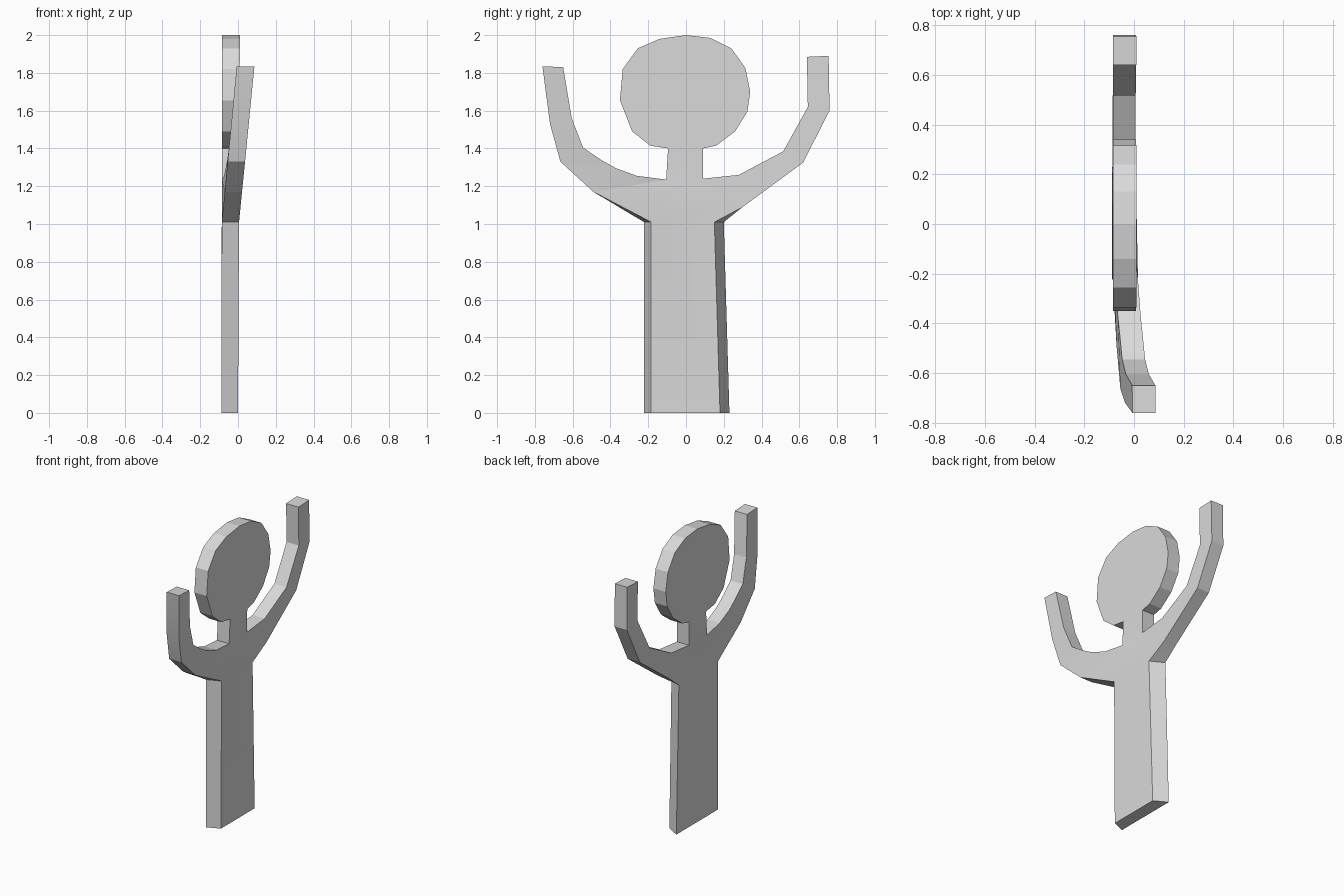
import bpy
import bmesh
from mathutils import Vector
from mathutils.geometry import tessellate_polygon

if "Cube" in bpy.data.objects:
    bpy.data.objects.remove(bpy.data.objects["Cube"], do_unlink=True)


def make_material(name, colour):
    material = bpy.data.materials.new(name)
    material.use_nodes = True
    material.diffuse_color = colour
    material.node_tree.nodes["Principled BSDF"].inputs["Base Color"].default_value = colour
    return material


# Silhouette of the cut-out figure as (y, z), walked around part by part
torso_base = [(-.185, 0), (.18, 0)]
back_arm = [(.15, 1.01), (.3, 1.09), (.62, 1.325), (.76, 1.6), (.755, 1.89),
            (.64, 1.885), (.645, 1.62), (.515, 1.385), (.28, 1.26)]
neck_back = [(.09, 1.24), (.09, 1.4)]
head = [(.16, 1.415), (.26, 1.49), (.325, 1.595), (.34, 1.7), (.315, 1.825),
        (.24, 1.93), (.13, 1.985), (0, 2), (-.14, 1.98), (-.255, 1.93),
        (-.335, 1.82), (-.35, 1.655), (-.285, 1.49), (-.19, 1.415)]
neck_front = [(-.095, 1.4), (-.105, 1.235)]
front_arm = [(-.26, 1.255), (-.37, 1.295), (-.45, 1.34), (-.545, 1.405),
             (-.605, 1.56), (-.65, 1.83), (-.76, 1.835), (-.72, 1.53),
             (-.665, 1.33), (-.49, 1.17), (-.185, 1.01)]
outline = torso_base + back_arm + neck_back + head + neck_front + front_arm


def arm_swing(point):
    """Sideways lean of the front arm, growing with height and reach."""
    y, z = point
    if point not in front_arm:
        return 0
    return 0.093 * (z - 1) * min(1, -y / 0.5)


def flare(point):
    """The torso's edges slope outward towards its right face."""
    y, z = point
    if z > 1.05:
        return 0
    return 0.05 if y > 0 else -0.037


def build_slab(name, points, material):
    bm = bmesh.new()
    left_ring, right_ring = [], []
    for point in points:
        y, z = point
        swing = arm_swing(point)
        left_ring.append(bm.verts.new((swing + 0.005 * z, y, z)))
        right_ring.append(bm.verts.new((swing - 0.088 + 0.002 * z, y + flare(point), z)))
    # Both broad faces share one triangulation of the flat silhouette
    for triangle in tessellate_polygon([[Vector((y, z, 0)) for y, z in points]]):
        for ring in (left_ring, right_ring):
            bm.faces.new([ring[i] for i in triangle])
    # Edge walls
    for i in range(len(points)):
        j = (i + 1) % len(points)
        bm.faces.new((left_ring[j], left_ring[i], right_ring[i], right_ring[j]))
    bmesh.ops.recalc_face_normals(bm, faces=bm.faces)
    mesh = bpy.data.meshes.new(name)
    bm.to_mesh(mesh)
    bm.free()
    mesh.materials.append(material)
    obj = bpy.data.objects.new(name, mesh)
    bpy.context.collection.objects.link(obj)
    return obj


# One solid slab, with only the gentle bends shaded smooth
figure = build_slab("cutout_figure", outline,
                    make_material("light grey", (0.7, 0.7, 0.7, 1)))
bpy.ops.object.select_all(action="DESELECT")
figure.select_set(True)
bpy.context.view_layer.objects.active = figure
bpy.ops.object.shade_smooth_by_angle(angle=0.2)
